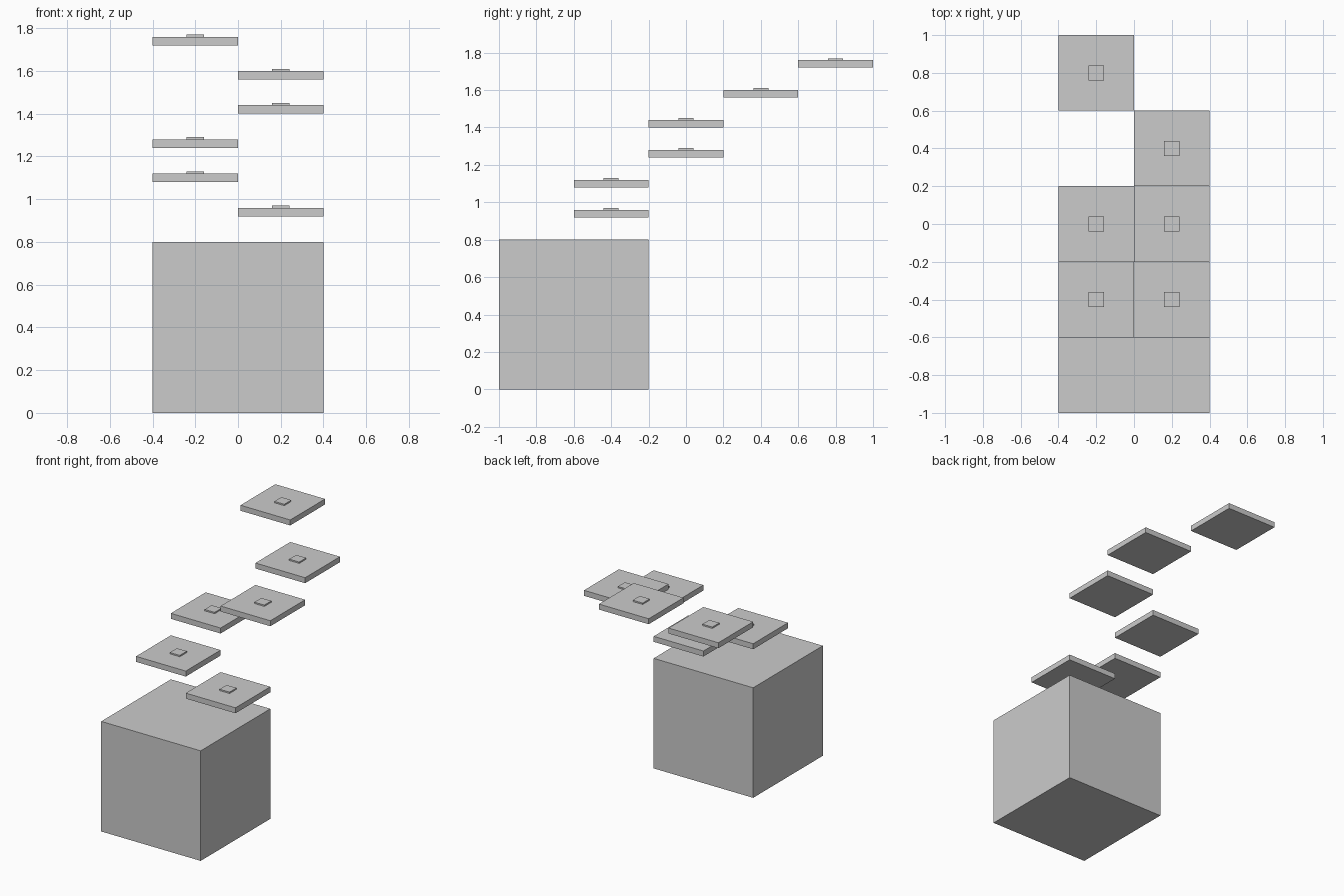
import bpy

if "Cube" in bpy.data.objects:
    bpy.data.objects.remove(bpy.data.objects["Cube"])


def box(name, center_xy, bottom, size):
    """Axis-aligned box standing on the height 'bottom'."""
    bpy.ops.mesh.primitive_cube_add(
        size=1, location=(*center_xy, bottom + size[2] / 2))
    obj = bpy.context.object
    obj.name = name
    obj.scale = size
    bpy.ops.object.transform_apply(location=False, rotation=False, scale=True)
    return obj


# Large base block
box("base_block", (0, -0.6), 0, (0.8, 0.8, 0.8))

# Floating steps, each with a small square stud on top
steps = [(0.2, -0.4), (-0.2, -0.4), (-0.2, 0), (0.2, 0), (0.2, 0.4), (-0.2, 0.8)]
for i, xy in enumerate(steps):
    z = 0.92 + 0.16 * i
    box(f"step_{i + 1}", xy, z, (0.4, 0.4, 0.04))
    box(f"step_stud_{i + 1}", xy, z + 0.04, (0.08, 0.08, 0.01))
